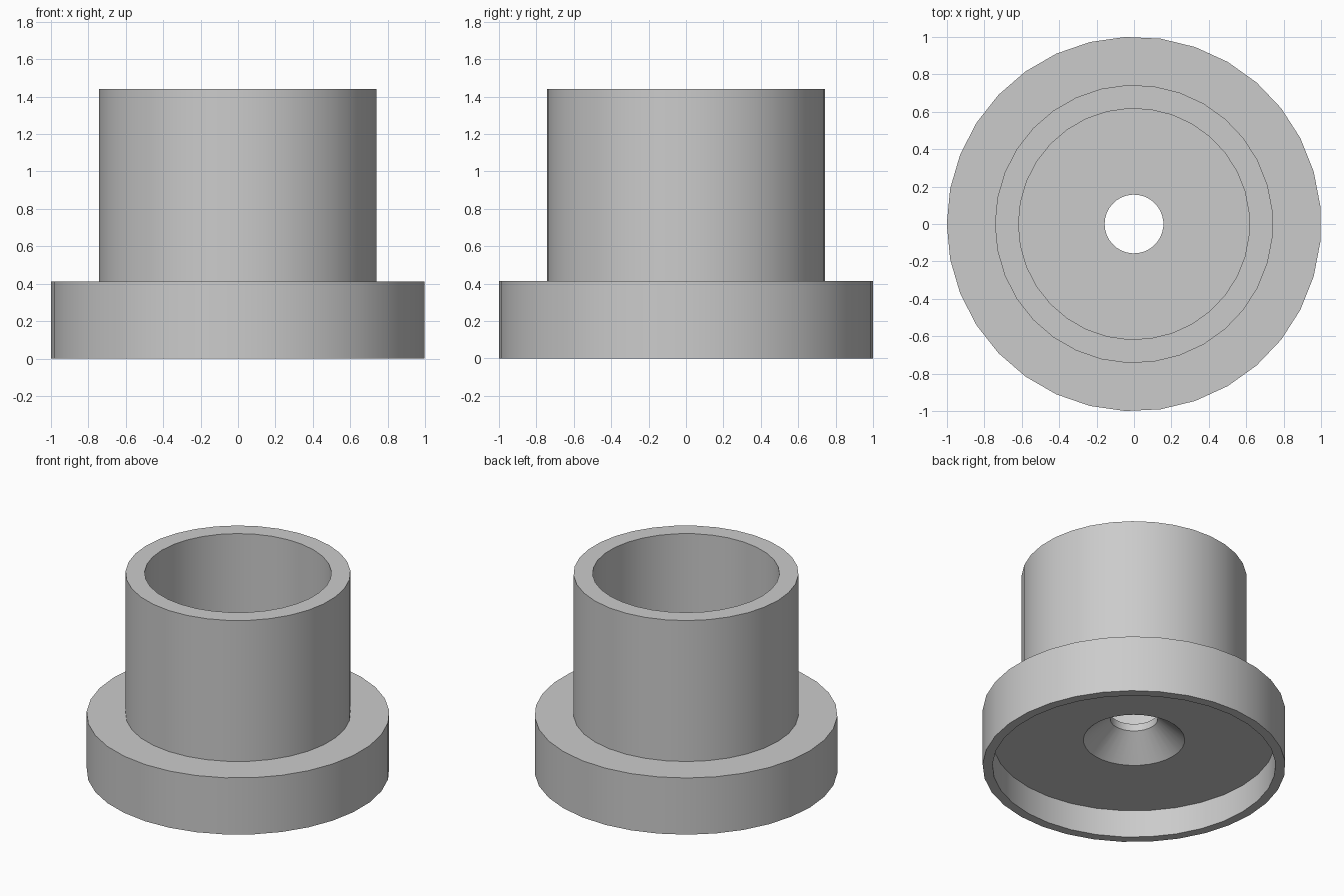
import bpy
import bmesh
import math

default = bpy.data.objects.get("Cube")
if default:
    bpy.data.objects.remove(default, do_unlink=True)

SEGMENTS = 33

# Plain grey material
grey = bpy.data.materials.new("grey")
grey.use_nodes = True
colour = (0.6, 0.6, 0.6, 1.0)
grey.diffuse_color = colour
grey.node_tree.nodes["Principled BSDF"].inputs["Base Color"].default_value = colour


def lathe(name, profile, material):
    """Revolve a closed (radius, height) profile around z."""
    bm = bmesh.new()
    rings = []
    for radius, height in profile:
        ring = []
        for i in range(SEGMENTS):
            a = math.pi + math.tau * i / SEGMENTS
            ring.append(bm.verts.new((radius * math.cos(a), radius * math.sin(a), height)))
        rings.append(ring)
    for k, ring in enumerate(rings):
        following = rings[(k + 1) % len(rings)]
        for i in range(SEGMENTS):
            j = (i + 1) % SEGMENTS
            bm.faces.new((ring[i], ring[j], following[j], following[i]))
    bmesh.ops.recalc_face_normals(bm, faces=bm.faces)
    mesh = bpy.data.meshes.new(name)
    bm.to_mesh(mesh)
    bm.free()
    mesh.materials.append(material)
    obj = bpy.data.objects.new(name, mesh)
    bpy.context.collection.objects.link(obj)
    bpy.ops.object.select_all(action="DESELECT")
    obj.select_set(True)
    bpy.context.view_layer.objects.active = obj
    bpy.ops.object.shade_smooth_by_angle(angle=math.radians(30))
    return obj


# Flange, upright cup wall, countersunk centre hole and recessed underside
profile = [
    (1.0, 0.0), (1.0, 0.413),          # flange rim
    (0.743, 0.413), (0.743, 1.44),     # outside of cup
    (0.617, 1.44), (0.617, 0.413),     # inside of cup
    (0.157, 0.413), (0.157, 0.36),     # centre hole
    (0.335, 0.2), (0.935, 0.2),        # countersink and recess ceiling
    (0.935, 0.0),                      # recess wall
]
lathe("flanged_cup", profile, grey)
